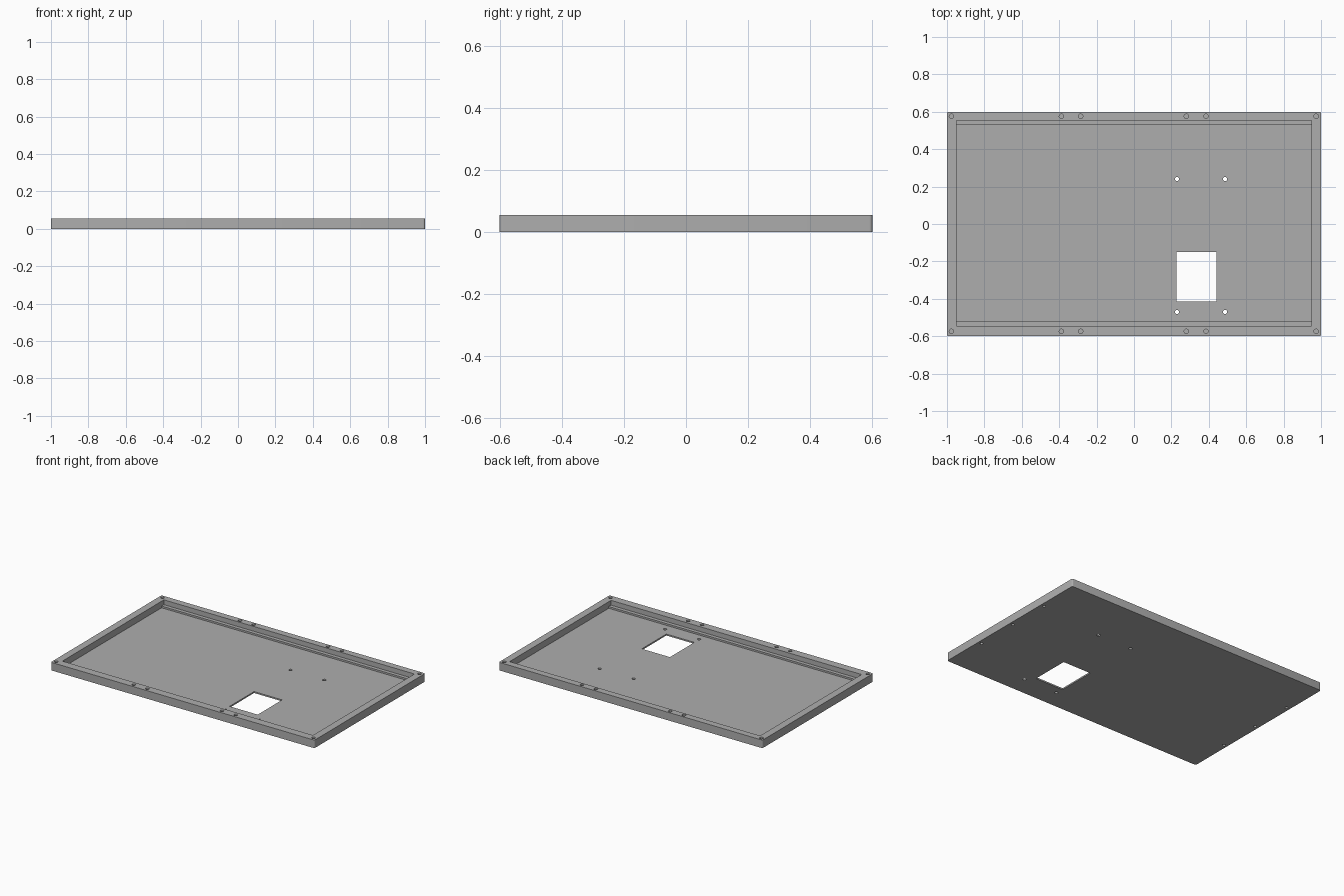
import bpy
import bmesh
from mathutils import Matrix, Vector

cube = bpy.data.objects.get("Cube")
if cube:
    bpy.data.objects.remove(cube, do_unlink=True)

HEIGHT, FLOOR, LEDGE = 0.055, 0.01, 0.022
EPS = 0.01

grey = bpy.data.materials.new("plain_grey")
grey.use_nodes = True
colour = (0.42, 0.42, 0.42, 1)
grey.diffuse_color = colour
grey.node_tree.nodes["Principled BSDF"].inputs["Base Color"].default_value = colour


def add_box(bm, low, high):
    low, high = Vector(low), Vector(high)
    size = high - low
    m = Matrix.Translation((low + high) / 2) @ Matrix.Diagonal((*size, 1))
    return bmesh.ops.create_cube(bm, size=1, matrix=m)["verts"]


def add_pin(bm, x, y, z0, z1, radius):
    bmesh.ops.create_cone(bm, cap_ends=True, segments=24, radius1=radius,
                          radius2=radius, depth=z1 - z0,
                          matrix=Matrix.Translation((x, y, (z0 + z1) / 2)))


def make_object(name, bm):
    mesh = bpy.data.meshes.new(name)
    bm.to_mesh(mesh)
    bm.free()
    mesh.materials.append(grey)
    obj = bpy.data.objects.new(name, mesh)
    bpy.context.collection.objects.link(obj)
    return obj


# Outer tray block with slightly rounded upright corners
bm = bmesh.new()
add_box(bm, (-1, -0.6, 0), (1, 0.6, HEIGHT))
upright = [e for e in bm.edges if abs(e.verts[0].co.z - e.verts[1].co.z) > EPS]
bmesh.ops.bevel(bm, geom=upright, offset=0.01, segments=4, profile=0.5,
                affect='EDGES')
tray = make_object("tray", bm)


def cut(name, bm):
    cutter = make_object(name, bm)
    cutter.hide_render = True
    mod = tray.modifiers.new(name, 'BOOLEAN')
    mod.operation = 'DIFFERENCE'
    mod.solver = 'EXACT'
    mod.object = cutter
    bpy.context.view_layer.objects.active = tray
    bpy.ops.object.modifier_apply(modifier=mod.name)
    bpy.data.objects.remove(cutter, do_unlink=True)


# Wide upper recess, leaving the rim
bm = bmesh.new()
add_box(bm, (-0.95, -0.545, LEDGE), (0.95, 0.554, HEIGHT + EPS))
cut("upper_recess", bm)

# Narrower lower recess, leaving a ledge along each long side
bm = bmesh.new()
add_box(bm, (-0.95, -0.52, FLOOR), (0.95, 0.529, HEIGHT + EPS))
cut("lower_recess", bm)

# Window and all screw holes
bm = bmesh.new()
add_box(bm, (0.227, -0.415, -EPS), (0.44, -0.15, FLOOR + EPS))
for x in (0.23, 0.487):
    for y in (0.24, -0.47):
        add_pin(bm, x, y, -EPS, FLOOR + EPS, 0.011)
for y in (0.576, -0.574):
    for x in (-0.976, -0.388, -0.285, 0.28, 0.385, 0.974):
        add_pin(bm, x, y, 0.015, HEIGHT + EPS, 0.012)
for x in (-0.975, 0.975):
    for y in (-0.3, 0, 0.3):
        add_pin(bm, x, y, -EPS, 0.035, 0.01)
cut("openings", bm)

# Smooth hole walls and corners, crisp edges
bpy.ops.object.select_all(action='DESELECT')
tray.select_set(True)
bpy.context.view_layer.objects.active = tray
bpy.ops.object.shade_smooth_by_angle()
